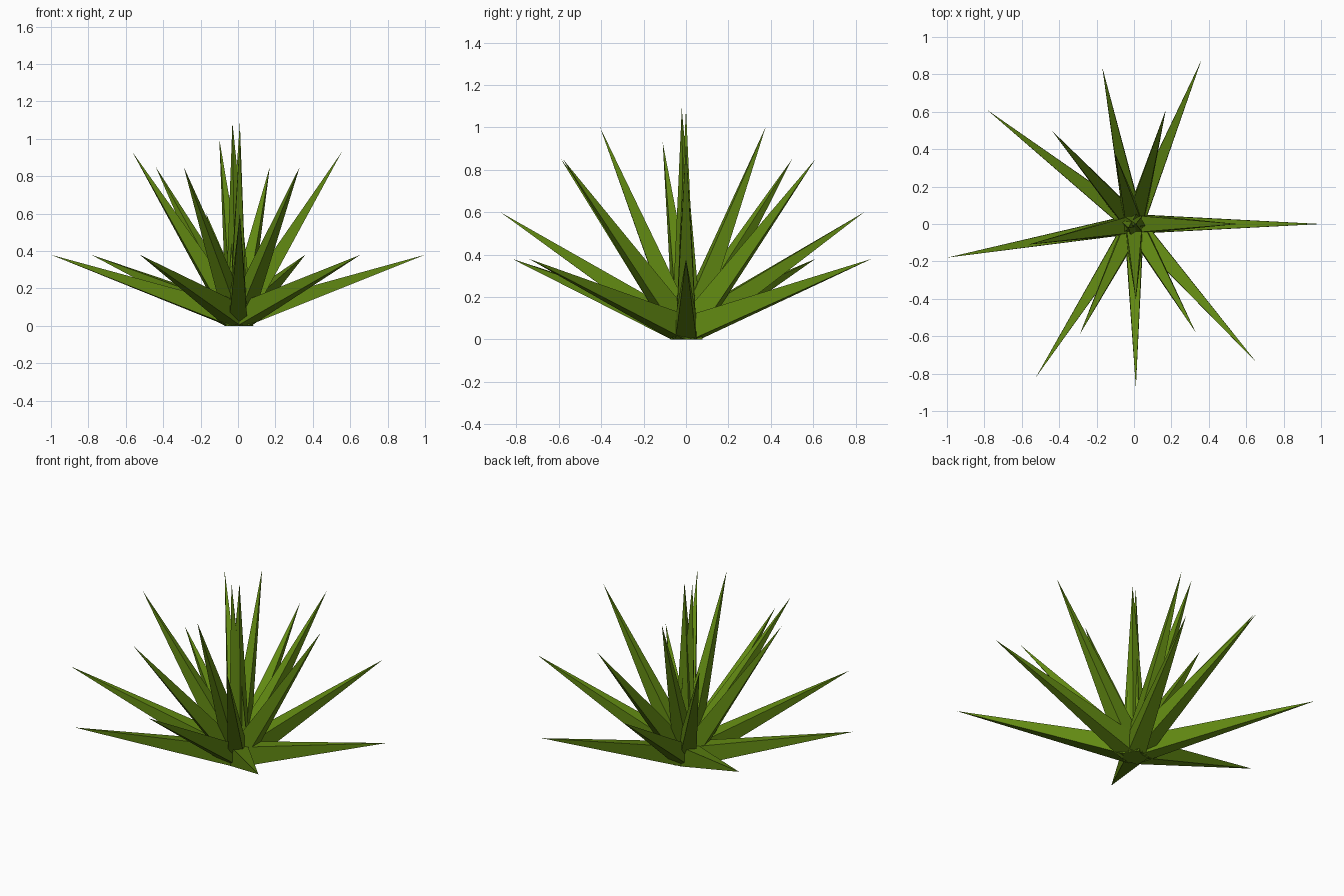
import bpy
from mathutils import Vector

cube = bpy.data.objects.get("Cube")
if cube:
    bpy.data.objects.remove(cube, do_unlink=True)

# Leaf colour
green = bpy.data.materials.new("leaf_green")
green.use_nodes = True
colour = (0.12, 0.25, 0.006, 1)
green.diffuse_color = colour
bsdf = green.node_tree.nodes["Principled BSDF"]
bsdf.inputs["Base Color"].default_value = colour
bsdf.inputs["Roughness"].default_value = 0.9

UP = Vector((0, 0, 1))
HALF_WIDTH, THICKNESS, OFFSET = 0.05, 0.115, 0.05


def leaf(name, tip):
    """Four-sided spike: flat underside, flat upper side, square foot."""
    tip = Vector(tip)
    out = Vector((tip.x, tip.y, 0)).normalized()
    side = UP.cross(out) * HALF_WIDTH
    foot = out * OFFSET
    axis = (tip - foot).normalized()
    top = foot + axis.cross(side).normalized() * THICKNESS
    top.z = max(top.z, 0)
    verts = [foot - side, foot + side, top + side, top - side, tip]
    faces = [(i, (i + 1) % 4, 4) for i in range(4)] + [(3, 2, 1, 0)]
    mesh = bpy.data.meshes.new(name)
    mesh.from_pydata(verts, [], faces)
    mesh.materials.append(green)
    obj = bpy.data.objects.new(name, mesh)
    bpy.context.collection.objects.link(obj)


# Leaf tips in tiers, from the outermost to the upright heart
tiers = {
    "low_leaf": (0.38, [(1, 0), (0.36, 0.875), (-0.785, 0.61),
                        (-1, -0.18), (-0.525, -0.82), (0.655, -0.74)]),
    "spreading_leaf": (0.60, [(-0.17, 0.84), (0.01, -0.875)]),
    "middle_leaf": (0.85, [(0.17, 0.61), (-0.44, 0.5),
                           (-0.29, -0.59), (0.33, -0.58)]),
    "steep_leaf": (0.93, [(0.555, 0), (-0.565, -0.11)]),
    "inner_leaf": (1.0, [(-0.1, 0.375), (0.01, -0.405)]),
    "heart_leaf": (1.09, [(-0.03, -0.02), (0.01, 0)]),
}
for tier, (height, tips) in tiers.items():
    for number, (x, y) in enumerate(tips, 1):
        leaf(f"{tier}_{number}", (x, y, height))
